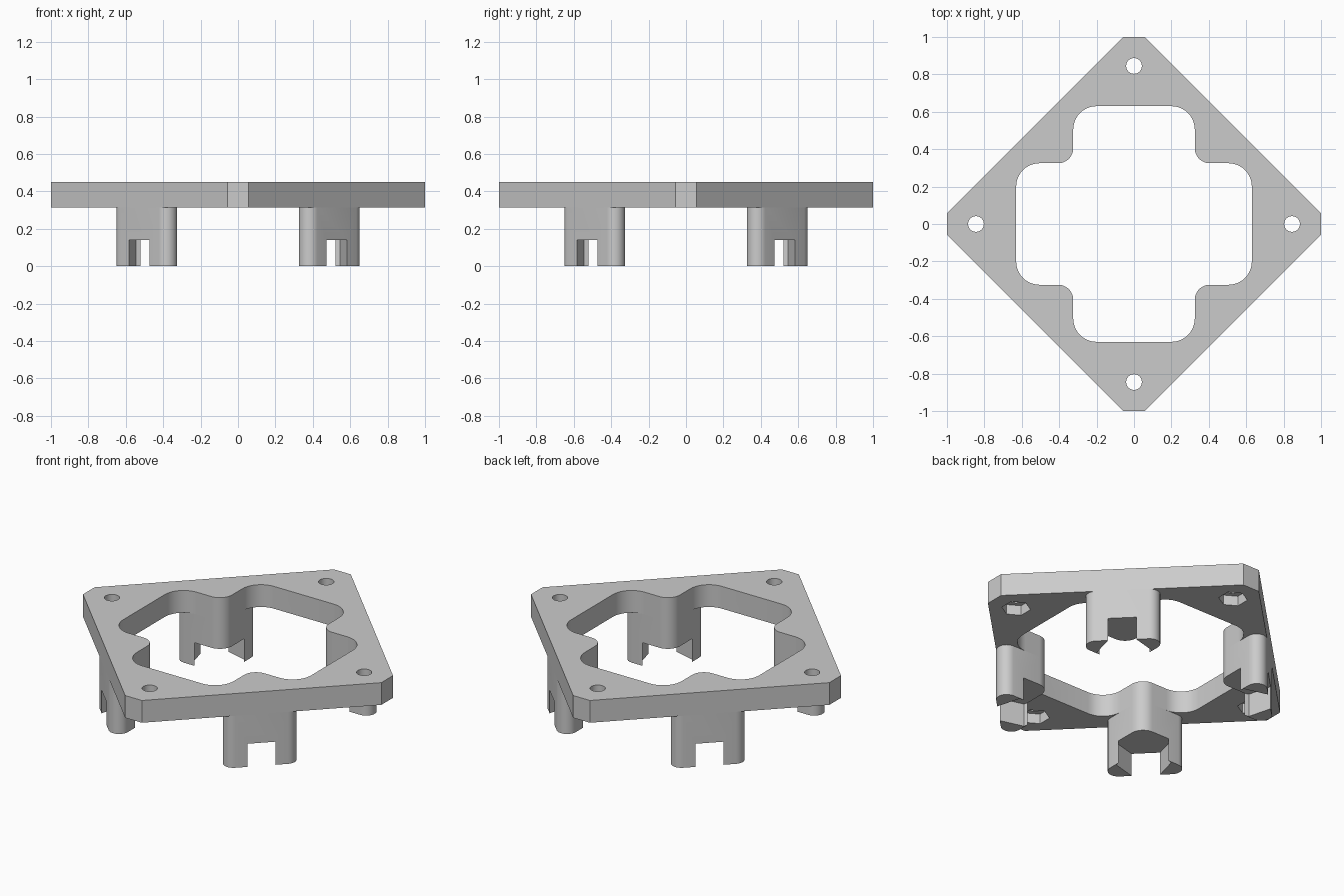
import bpy, bmesh, math
from mathutils import Matrix, Vector

cube = bpy.data.objects.get("Cube")
if cube:
    bpy.data.objects.remove(cube, do_unlink=True)

PLATE_Z, TOP_Z = 0.315, 0.45
EDGE = 1.056          # outer edges lie on |x| + |y| = EDGE
INNER, REACH = 0.325, 0.63

grey = bpy.data.materials.new("plain grey")
grey.use_nodes = True
colour = (0.6, 0.6, 0.6, 1)
grey.diffuse_color = colour
grey.node_tree.nodes["Principled BSDF"].inputs["Base Color"].default_value = colour


def rounded(corners, steps=10):
    """Outline through (x, y, radius) corners, with arcs at the corners."""
    points = []
    for i, (x, y, r) in enumerate(corners):
        p = Vector((x, y))
        if r == 0:
            points.append(p)
            continue
        a = (Vector(corners[i - 1][:2]) - p).normalized()
        b = (Vector(corners[(i + 1) % len(corners)][:2]) - p).normalized()
        half = a.angle(b) / 2
        centre = p + (a + b).normalized() * r / math.sin(half)
        start = p + a * r / math.tan(half) - centre
        end = p + b * r / math.tan(half) - centre
        sweep = math.pi - 2 * half
        for k in range(steps + 1):
            t = k / steps
            points.append(centre + (start * math.sin((1 - t) * sweep)
                                    + end * math.sin(t * sweep)) / math.sin(sweep))
    return points


def ring(x, y, r, sides, turn=0.0):
    return [Vector((x + r * math.cos(turn + math.tau * k / sides),
                    y + r * math.sin(turn + math.tau * k / sides))) for k in range(sides)]


def prism(name, outline, z0, z1):
    bm = bmesh.new()
    base = bm.faces.new([bm.verts.new((p.x, p.y, z0)) for p in outline])
    side = bmesh.ops.extrude_face_region(bm, geom=[base])["geom"]
    bmesh.ops.translate(bm, vec=(0, 0, z1 - z0),
                        verts=[v for v in side if isinstance(v, bmesh.types.BMVert)])
    bmesh.ops.recalc_face_normals(bm, faces=bm.faces)
    mesh = bpy.data.meshes.new(name)
    bm.to_mesh(mesh)
    bm.free()
    mesh.materials.append(grey)
    ob = bpy.data.objects.new(name, mesh)
    bpy.context.collection.objects.link(ob)
    return ob


def activate(ob):
    bpy.ops.object.select_all(action="DESELECT")
    ob.select_set(True)
    bpy.context.view_layer.objects.active = ob


def cut(ob, cutter):
    mod = ob.modifiers.new("cut", "BOOLEAN")
    mod.operation, mod.solver, mod.object = "DIFFERENCE", "EXACT", cutter
    activate(ob)
    bpy.ops.object.modifier_apply(modifier=mod.name)
    bpy.data.objects.remove(cutter, do_unlink=True)


def smooth(ob):
    activate(ob)
    bpy.ops.object.shade_smooth_by_angle(angle=math.radians(30))


def four_turns(corners):
    """Repeat a quarter outline around the centre."""
    out = []
    for _ in range(4):
        out += corners
        corners = [(-y, x, r) for x, y, r in corners]
    return out


# Square plate with clipped corners
tip = EDGE - 1
plate = prism("mounting_plate", rounded(four_turns([(1, -tip, 0), (1, tip, 0)])),
              PLATE_Z, TOP_Z)

# Cross-shaped opening
opening = rounded(four_turns([(REACH, INNER, 0.125), (INNER, INNER, 0.08),
                              (INNER, REACH, 0.125)]))
cut(plate, prism("opening_cutter", opening, 0, 1))

# Screw holes with hexagonal nut recesses underneath
for x, y in ((0.845, 0), (0, 0.845), (-0.845, 0), (0, -0.845)):
    cut(plate, prism("hole_cutter", ring(x, y, 0.042, 32), 0, 1))
    cut(plate, prism("nut_cutter", ring(x, y, 0.08, 6, math.pi / 2), 0, PLATE_Z + 0.06))
smooth(plate)

# Rounded triangular leg, split at the foot by a hexagonal slot
leg = prism("leg_back_left", rounded([(INNER, INNER, 0.08), (EDGE - INNER, INNER, 0.058),
                                      (INNER, EDGE - INNER, 0.058)]), 0, PLATE_Z)
slot_centre = 0.62 / math.sqrt(2)
cut(leg, prism("slot_cutter", ring(slot_centre, slot_centre, 0.151, 6, math.radians(135)),
               -0.1, 0.14))
smooth(leg)

# Copies on the other three sides
for i, name in enumerate(("leg_back_right", "leg_front_right", "leg_front_left"), 1):
    copy = bpy.data.objects.new(name, leg.data.copy())
    copy.data.transform(Matrix.Rotation(i * math.pi / 2, 4, "Z"))
    bpy.context.collection.objects.link(copy)
